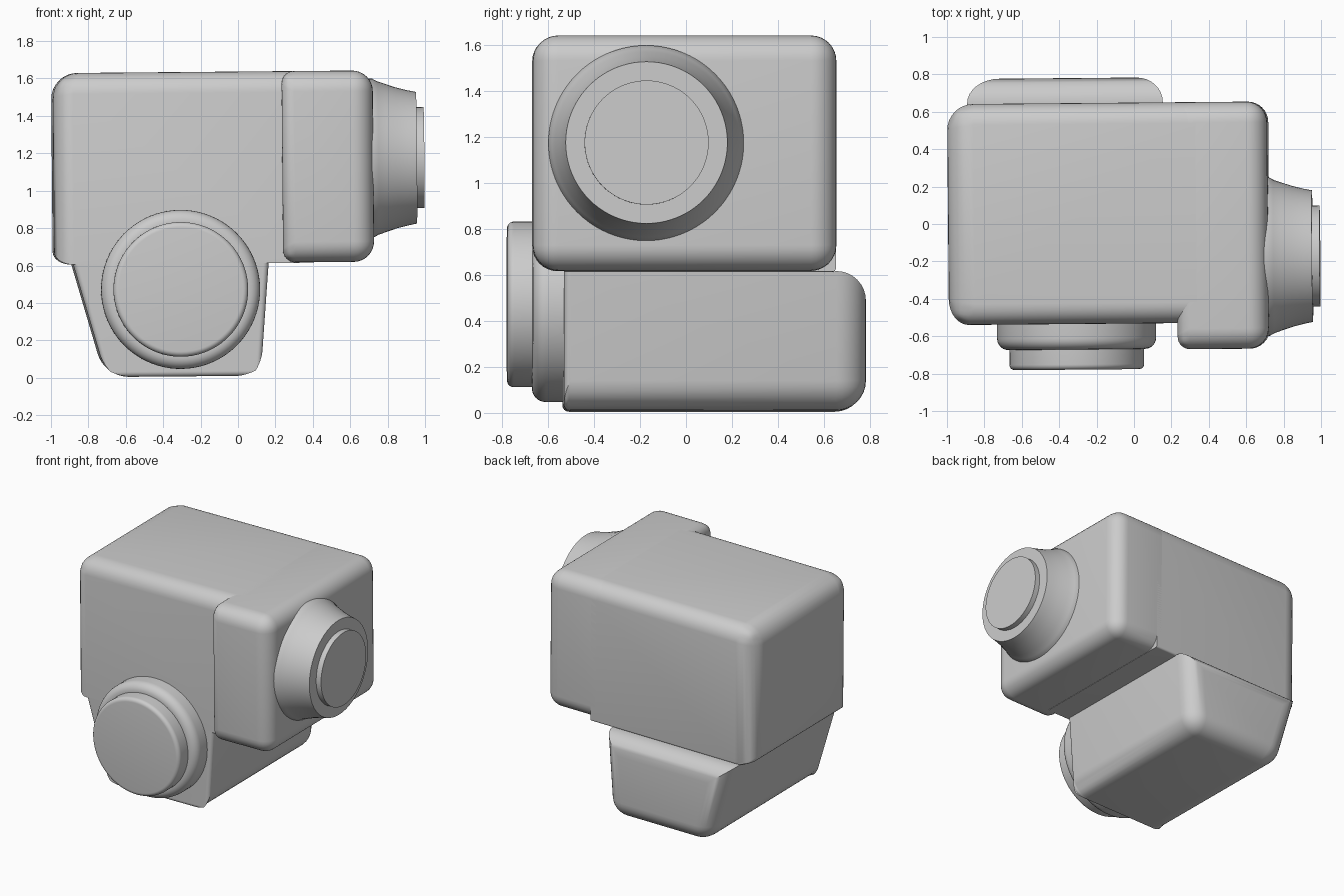
import bpy, bmesh, math
from mathutils import Matrix, Vector

if "Cube" in bpy.data.objects:
    bpy.data.objects.remove(bpy.data.objects["Cube"], do_unlink=True)

# One plain grey material
grey = bpy.data.materials.new("plain grey")
grey.use_nodes = True
COLOUR = (0.6, 0.6, 0.6, 1)
grey.diffuse_color = COLOUR
grey.node_tree.nodes["Principled BSDF"].inputs["Base Color"].default_value = COLOUR

# The whole model leans very slightly
pivot = Vector((0, 0, 0.8))
lean = (Matrix.Translation(pivot) @ Matrix.Rotation(math.radians(0.5), 4, 'Z')
        @ Matrix.Rotation(math.radians(-0.5), 4, 'Y') @ Matrix.Translation(-pivot))


def finish(name, bm, bevel=0):
    bmesh.ops.recalc_face_normals(bm, faces=bm.faces)
    bm.transform(lean)
    mesh = bpy.data.meshes.new(name)
    bm.to_mesh(mesh)
    bm.free()
    mesh.materials.append(grey)
    obj = bpy.data.objects.new(name, mesh)
    bpy.context.collection.objects.link(obj)
    bpy.ops.object.select_all(action='DESELECT')
    obj.select_set(True)
    bpy.context.view_layer.objects.active = obj
    if bevel:
        mod = obj.modifiers.new("rounding", 'BEVEL')
        mod.width, mod.segments = bevel, 8
        mod.limit_method = 'WEIGHT'
        bpy.ops.object.modifier_apply(modifier=mod.name)
    bpy.ops.object.shade_smooth_by_angle(angle=math.radians(30))
    return obj


def rounded_block(name, low_x, high_x, y, z, bevel, weight):
    """Box whose x range may differ at bottom and top; weight() gets edge side signs."""
    bm = bmesh.new()
    bmesh.ops.create_cube(bm, size=2)
    layer = bm.edges.layers.float.new("bevel_weight_edge")
    for e in bm.edges:
        mid = (e.verts[0].co + e.verts[1].co) / 2
        e[layer] = weight(*(round(c) for c in mid))
    for v in bm.verts:
        sx, sy, sz = (int(c > 0) for c in v.co)
        v.co = ((high_x if sz else low_x)[sx], y[sy], z[sz])
    return finish(name, bm, bevel)


def lathe(name, profile, axis, centre):
    """Spin (radius, distance) points round an axis through centre."""
    bm = bmesh.new()
    verts = [bm.verts.new((r, 0, h)) for r, h in profile]
    edges = [bm.edges.new(pair) for pair in zip(verts, verts[1:])]
    bmesh.ops.spin(bm, geom=verts + edges, cent=(0, 0, 0), axis=(0, 0, 1),
                   angle=math.tau, steps=80)
    bmesh.ops.remove_doubles(bm, verts=bm.verts, dist=0.0001)
    turn = Vector((0, 0, 1)).rotation_difference(Vector(axis)).to_matrix().to_4x4()
    bm.transform(Matrix.Translation(centre) @ turn)
    return finish(name, bm)


def round_edge(radius, height, size, steps=6):
    """Quarter-circle outer rim of a disc."""
    arc = [math.pi / 2 * i / steps for i in range(steps + 1)]
    return [(radius - size + size * math.cos(a), height - size + size * math.sin(a))
            for a in arc]


# Main housing: round on top and at the left, square where it meets the base
def body_weight(sx, sy, sz):
    if sx > 0:
        return 0
    if sz < 0:
        return 0.5 if sx else (0.1 if sy > 0 else 0)
    return 1 if sx else 0.8


rounded_block("main_housing", (-0.988, 0.34), (-0.988, 0.34), (-0.532, 0.649),
              (0.612, 1.637), 0.14, body_weight)

# Taller end block that carries the side lens
rounded_block("end_block", (0.235, 0.722), (0.235, 0.722), (-0.672, 0.649),
              (0.614, 1.637), 0.11, lambda sx, sy, sz: 0.6 if sx < 0 else 1)


# Tapered base, round at the back and along the bottom
def base_weight(sx, sy, sz):
    if sy < 0:
        return 0 if sz > 0 else 0.22
    return 0 if (sx and sz > 0) else 1


rounded_block("tapered_base", (-0.715, 0.11), (-0.888, 0.158), (-0.532, 0.783),
              (0.01, 0.616), 0.13, base_weight)

# Side lens: flared collar with a thin disc
side = (0, -0.18, 1.168)
lathe("side_lens_collar", [(0, 0.65), (0.425, 0.65), (0.425, 0.722), (0.41, 0.75),
      (0.396, 0.79), (0.376, 0.85), (0.361, 0.91), (0.352, 0.956), (0, 0.956)],
      (1, 0, 0), side)
lathe("side_lens_disc", [(0, 0.9), (0.27, 0.9), (0.27, 0.996), (0, 0.996)],
      (1, 0, 0), side)

# Front lens: rounded ring with a raised disc
front = (-0.315, 0, 0.475)
lathe("front_lens_ring", [(0, 0.45), (0.425, 0.45)] + round_edge(0.425, 0.668, 0.06)
      + [(0, 0.668)], (0, -1, 0), front)
lathe("front_lens_disc", [(0, 0.6), (0.36, 0.6)] + round_edge(0.36, 0.776, 0.028)
      + [(0, 0.776)], (0, -1, 0), front)
